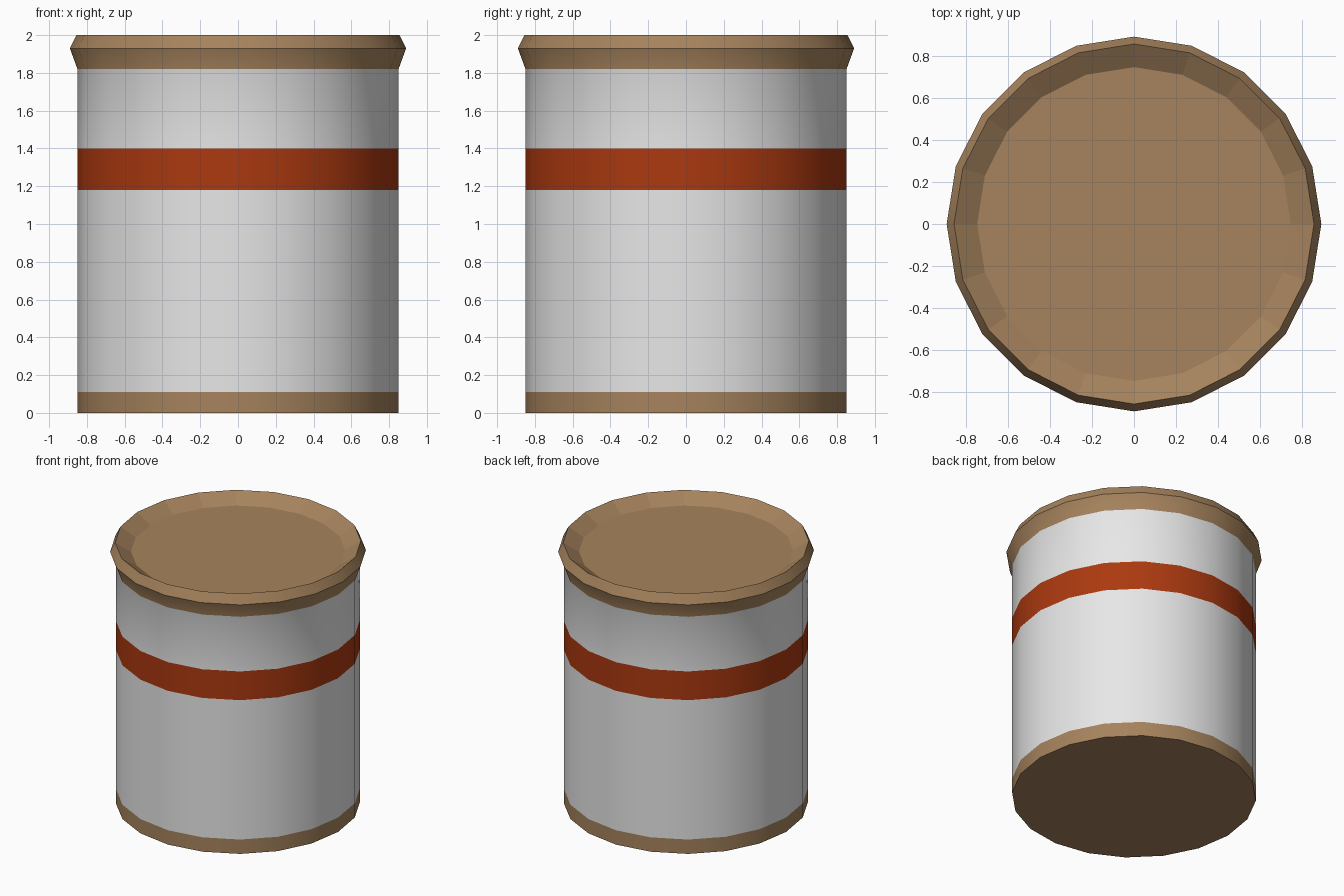
import bpy, bmesh, math

SIDES = 20

cube = bpy.data.objects.get("Cube")
if cube:
    bpy.data.objects.remove(cube, do_unlink=True)


def make_material(name, rgb):
    mat = bpy.data.materials.new(name)
    mat.use_nodes = True
    mat.diffuse_color = (*rgb, 1)
    mat.node_tree.nodes["Principled BSDF"].inputs["Base Color"].default_value = (*rgb, 1)
    return mat


TAN, WHITE, RED = range(3)
materials = [make_material("tan", (0.38, 0.227, 0.109)),
             make_material("off_white", (0.8, 0.8, 0.8)),
             make_material("rust_red", (0.407, 0.041, 0.005))]

# Profile from the base up: radius, height, colour of the band above it
profile = [(0.85, 0.0, TAN),      # base band
           (0.85, 0.11, WHITE),   # lower wall
           (0.85, 1.18, RED),     # stripe
           (0.85, 1.40, WHITE),   # upper wall
           (0.85, 1.82, TAN),     # flare under the rim
           (0.89, 1.93, TAN),     # rim lip
           (0.855, 2.0, TAN),     # sloping wall of the recess
           (0.745, 1.93, TAN)]    # recessed lid floor

bm = bmesh.new()
rings = []
for radius, z, _ in profile:
    angles = [math.tau * i / SIDES for i in range(SIDES)]
    rings.append([bm.verts.new((radius * math.cos(a), radius * math.sin(a), z))
                  for a in angles])

# Side bands
recess_faces = []
for level, (low, high) in enumerate(zip(rings, rings[1:])):
    for i in range(SIDES):
        j = (i + 1) % SIDES
        face = bm.faces.new((low[i], low[j], high[j], high[i]))
        face.material_index = profile[level][2]
        if level == len(rings) - 2:
            recess_faces.append(face)

# Underside and lid floor
bm.faces.new(rings[0][::-1])
bm.faces.new(rings[-1])
bm.faces.index_update()
flat_indices = [face.index for face in recess_faces]

mesh = bpy.data.meshes.new("canister")
bm.to_mesh(mesh)
bm.free()
for mat in materials:
    mesh.materials.append(mat)
canister = bpy.data.objects.new("canister", mesh)
bpy.context.collection.objects.link(canister)

# Smooth wall with crisp rims, faceted recess
bpy.ops.object.select_all(action='DESELECT')
canister.select_set(True)
bpy.context.view_layer.objects.active = canister
bpy.ops.object.shade_smooth_by_angle(angle=math.radians(30))
for index in flat_indices:
    mesh.polygons[index].use_smooth = False
